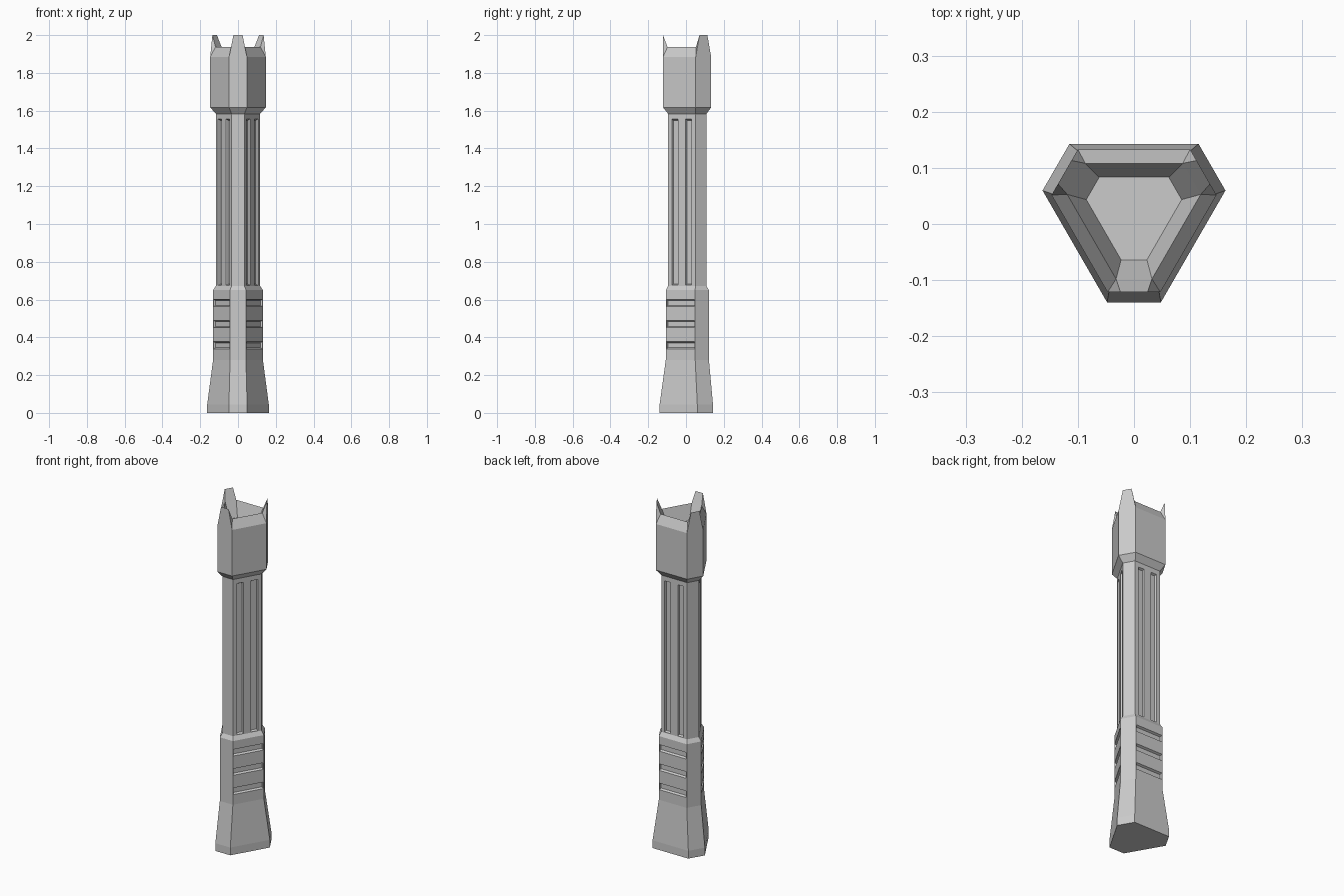
import bpy, bmesh
from math import sqrt, radians
from mathutils import Matrix, Vector

if "Cube" in bpy.data.objects:
    bpy.data.objects.remove(bpy.data.objects["Cube"])

CY = 0.021          # y of the three-fold symmetry axis
R3 = 2 * sqrt(3)


def long_dist(a, b):
    return (2 * b + 4 * a) / R3


def short_dist(a, b):
    return (2 * a + 4 * b) / R3


def turn(p, k):
    """Rotate a point by k thirds of a turn, then shift to the axis."""
    q = Matrix.Rotation(radians(120 * k), 3, 'Z') @ Vector(p)
    return q + Vector((0, CY, 0))


def ring(bm, z, a, b):
    """Truncated triangle: half widths a (short side) and b (long side).
    Edge 2k is short side k, edge 2k+1 is a long side."""
    d = short_dist(a, b)
    return [bm.verts.new(turn((s * a, -d, z), k)) for k in range(3) for s in (-1, 1)]


def bridge(bm, r0, r1, sides=range(6)):
    for i in sides:
        j = (i + 1) % 6
        bm.faces.new((r0[i], r0[j], r1[j], r1[i]))


def finish(bm, name):
    bmesh.ops.recalc_face_normals(bm, faces=bm.faces)
    me = bpy.data.meshes.new(name)
    bm.to_mesh(me)
    bm.free()
    ob = bpy.data.objects.new(name, me)
    bpy.context.collection.objects.link(ob)
    return ob


def groove(bm, k, u, hw, z0, z1, surf, depth, du, dz):
    """Tapered cutter block sunk into long side k."""
    rings = []
    for n, t in ((surf + depth, -1), (surf - depth, 1)):
        w, lo, hi = hw - t * du, z0 + t * dz, z1 - t * dz
        rings.append([bm.verts.new(turn((u + x, n, z), k))
                      for x, z in ((-w, lo), (w, lo), (w, hi), (-w, hi))])
    r0, r1 = rings
    for i in range(4):
        j = (i + 1) % 4
        bm.faces.new((r0[i], r0[j], r1[j], r1[i]))
    bm.faces.new(r0)
    bm.faces.new(r1)


# Handle: flared foot, grip and shaft
GRIP, SHAFT, HEAD = (0.042, 0.090), (0.034, 0.083), (0.047, 0.100)
bm = bmesh.new()
loops = [ring(bm, z, a, b) for z, (a, b) in (
    (0, (0.048, 0.115)), (0.045, (0.048, 0.115)), (0.28, GRIP),
    (0.65, GRIP), (0.672, SHAFT), (1.583, SHAFT))]
for lo, hi in zip(loops, loops[1:]):
    bridge(bm, lo, hi)
bm.faces.new(loops[0])
bm.faces.new(loops[-1])
handle = finish(bm, "handle")

# Grooves: three across the grip and two along the shaft, on each long side
bm = bmesh.new()
for k in range(3):
    for zc in (0.358, 0.470, 0.582):
        groove(bm, k, 0, 0.086, zc - 0.019, zc + 0.019, long_dist(*GRIP), 0.012, 0.002, 0.006)
    for u in (-0.042, 0.042):
        groove(bm, k, u, 0.019, 0.676, 1.555, long_dist(*SHAFT), 0.011, 0.003, 0.006)
cutter = finish(bm, "groove_cutter")
cutter.hide_render = True
mod = handle.modifiers.new("grooves", 'BOOLEAN')
mod.operation = 'DIFFERENCE'
mod.solver = 'EXACT'
mod.object = cutter
bpy.context.view_layer.objects.active = handle
bpy.ops.object.modifier_apply(modifier=mod.name)
bpy.data.objects.remove(cutter)

# Head: flared collar, cup with bevelled rim, three corner prongs
bm = bmesh.new()
neck = ring(bm, 1.583, *SHAFT)
low = ring(bm, 1.617, *HEAD)
top = ring(bm, 1.885, *HEAD)
rim = ring(bm, 1.937, 0.032, 0.087)
floor = ring(bm, 1.85, 0.023, 0.062)
bridge(bm, neck, low)
bridge(bm, low, top)
bridge(bm, top, rim, (1, 3, 5))
bridge(bm, rim, floor)
bm.faces.new(neck)
bm.faces.new(floor)
for k in range(3):
    i, j = 2 * k, 2 * k + 1
    t0, t1 = [bm.verts.new(turn((s * 0.024, -short_dist(*HEAD), 2.0), k)) for s in (-1, 1)]
    bm.faces.new((top[i], top[j], t1, t0))
    bm.faces.new((rim[j], rim[i], t0, t1))
    bm.faces.new((top[i], t0, rim[i]))
    bm.faces.new((top[j], rim[j], t1))
finish(bm, "head")
